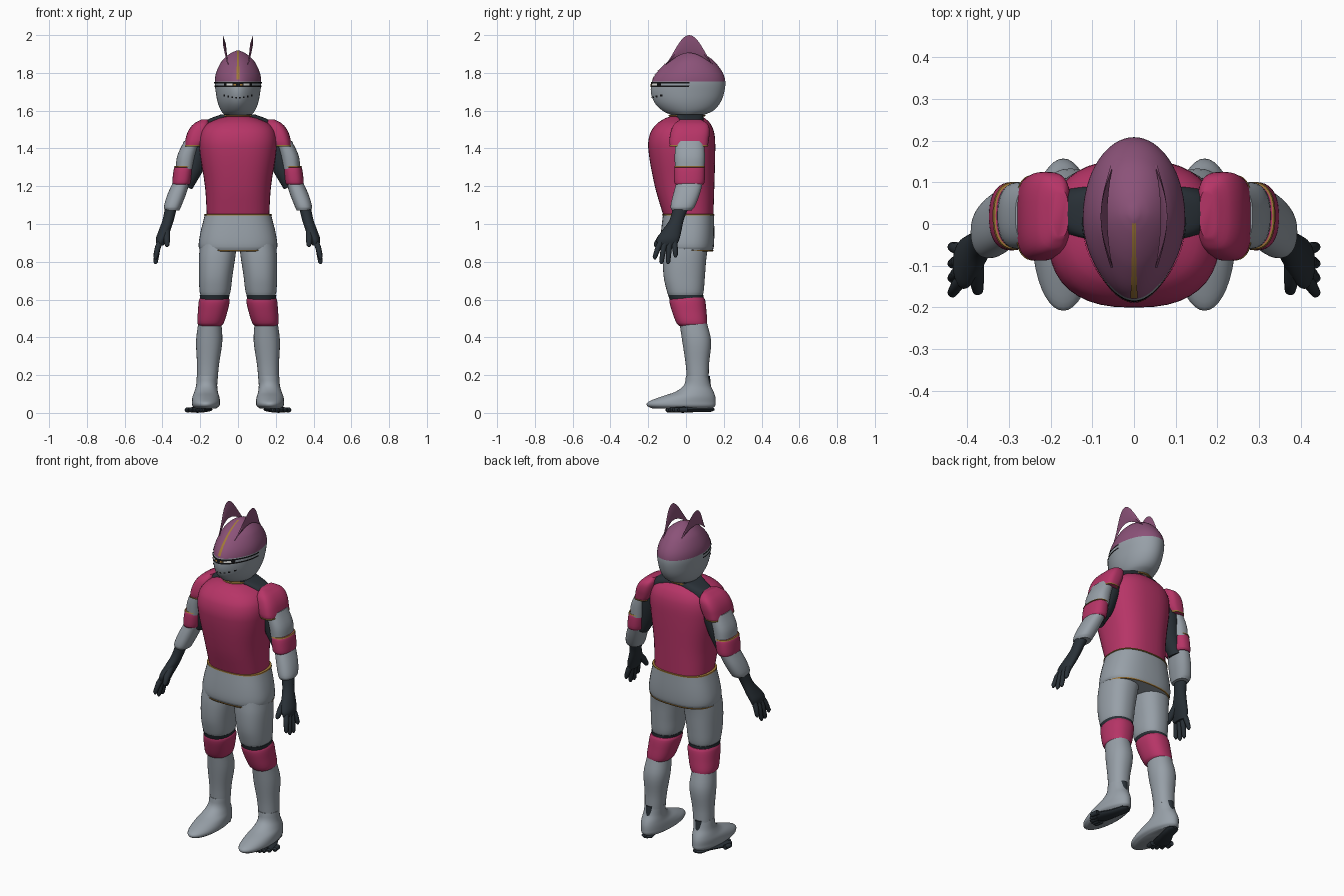
import bpy, bmesh
from math import sin, cos, asin, pi
from mathutils import Vector

cube = bpy.data.objects.get("Cube")
if cube:
    bpy.data.objects.remove(cube, do_unlink=True)


def material(name, r, g, b):
    m = bpy.data.materials.new(name)
    m.use_nodes = True
    m.diffuse_color = (r, g, b, 1)
    m.node_tree.nodes["Principled BSDF"].inputs["Base Color"].default_value = (r, g, b, 1)
    return m


STEEL = material("steel grey", .31, .35, .39)
CRIMSON = material("crimson armour", .47, .035, .135)
PURPLE = material("helmet purple", .26, .085, .19)
DARK = material("dark undersuit", .022, .03, .038)
GOLD = material("gold trim", .36, .19, .04)
BLACK = material("visor black", .006, .006, .007)
PALE = material("pale eye", .75, .75, .72)
parts = []


def finish(name, bm, mats):
    bmesh.ops.recalc_face_normals(bm, faces=bm.faces[:])
    mesh = bpy.data.meshes.new(name)
    bm.to_mesh(mesh)
    bm.free()
    for m in mats:
        mesh.materials.append(m)
    ob = bpy.data.objects.new(name, mesh)
    bpy.context.collection.objects.link(ob)
    parts.append(ob)
    return ob


def skin(name, sections, mat, side=1, closed=True):
    """Bridge a row of cross-sections, capping the ends when closed."""
    bm = bmesh.new()
    rows = [[bm.verts.new((p[0] * side, p[1], p[2])) for p in s] for s in sections]
    n = len(rows[0])
    for a, b in zip(rows, rows[1:]):
        for i in range(n if closed else n - 1):
            j = (i + 1) % n
            bm.faces.new((a[i], a[j], b[j], b[i]))
    if closed:
        bm.faces.new(rows[0])
        bm.faces.new(rows[-1])
    return finish(name, bm, [mat])


def ring_at(rings, z):
    """Smoothly interpolate (z, x0, x1, y0, y1) bounds at a height."""
    k = 0
    while k < len(rings) - 2 and z > rings[k + 1][0]:
        k += 1
    a, b = rings[k], rings[k + 1]

    def slope(i, c):
        lo, hi = rings[max(i - 1, 0)], rings[min(i + 1, len(rings) - 1)]
        return (hi[c] - lo[c]) / (hi[0] - lo[0])
    h = b[0] - a[0]
    t = (z - a[0]) / h
    s = t * t * (3 - 2 * t)
    return [a[c] + (b[c] - a[c]) * s + h * t * (1 - t) *
            ((1 - t) * slope(k, c) - t * slope(k + 1, c)) for c in range(1, 5)]


def surface(rings, z, t, power=2, nose=0, out=0):
    """Point on the body of the loft; angle zero faces front."""
    x0, x1, y0, y1 = ring_at(rings, z)
    s, c = sin(t), cos(t)
    px = abs(s) ** (2 / power) * (1 if s > 0 else -1)
    py = abs(c) ** (2 / power) * (1 if c > 0 else -1)
    px *= 1 - nose * max(c, 0) ** 2
    return ((x0 + x1) / 2 + px * ((x1 - x0) / 2 + out),
            (y0 + y1) / 2 - py * ((y1 - y0) / 2 + out), z)


def loft(name, rings, mat, side=1, power=2, nose=0, seg=40):
    zs = [a[0] + (b[0] - a[0]) * i / 4 for a, b in zip(rings, rings[1:]) for i in range(4)]
    zs.append(rings[-1][0])
    return skin(name, [[surface(rings, z, 2 * pi * i / seg, power, nose)
                        for i in range(seg)] for z in zs], mat, side)


def trim(name, rings, z, side=1, power=2, out=.004):
    levels = [(z - .004, 0), (z - .003, out), (z + .003, out), (z + .004, 0)]
    skin(name, [[surface(rings, h, 2 * pi * i / 40, power, 0, o)
                 for i in range(40)] for h, o in levels], GOLD, side)


def tube(name, path, radii, mat, side=1, flat=1, seg=12):
    pts = [Vector(p) for p in path]
    sections = []
    for i, p in enumerate(pts):
        d = (pts[min(i + 1, len(pts) - 1)] - pts[max(i - 1, 0)]).normalized()
        u = d.cross(Vector((1, 0, 0)) if abs(d.x) < .7 else Vector((0, 1, 0))).normalized()
        v = d.cross(u)
        ring = []
        for k in range(seg):
            o = (u * cos(2 * pi * k / seg) + v * sin(2 * pi * k / seg)) * radii[i]
            ring.append(p + Vector((o.x, o.y, o.z * flat)))
        sections.append(ring)
    return skin(name, sections, mat, side)


def centred(*rows):
    return [(z, -x, x, y0, y1) for z, x, y0, y1 in rows]


# Torso, skirt and undersuit
chest = centred((1.045, .165, -.12, .145), (1.2, .175, -.165, .15), (1.4, .205, -.2, .155),
                (1.48, .2, -.19, .15), (1.53, .165, -.155, .13), (1.56, .1, -.11, .1),
                (1.57, .06, -.08, .08))
loft("chest_armour", chest, CRIMSON, power=2.5)
skirt = centred((.855, .195, -.125, .14), (.88, .208, -.135, .147), (.95, .2, -.133, .15),
                (1.05, .175, -.122, .148))
loft("hip_skirt", skirt, STEEL, power=2.5)
trim("waist_trim", skirt, 1.048, power=2.5)
trim("skirt_hem_trim", skirt, .859, power=2.5)
loft("shoulder_undersuit", centred((1.4, .19, -.06, .1), (1.5, .2, -.05, .1),
                                   (1.55, .165, -.045, .095), (1.58, .09, -.06, .09)), DARK, power=3)
loft("neck", centred((1.53, .07, -.06, .09), (1.63, .065, -.05, .1)), STEEL)
collar = centred((1.56, .085, -.09, .1), (1.59, .08, -.085, .1))
trim("collar_trim", collar, 1.574)

# Helmet, coloured by height
shell = centred((1.575, .068, -.075, .09), (1.6, .09, -.125, .145), (1.645, .108, -.168, .183),
                (1.7, .118, -.186, .203), (1.755, .123, -.18, .208), (1.8, .116, -.156, .195),
                (1.85, .094, -.108, .16), (1.88, .07, -.068, .127), (1.905, .038, -.022, .08),
                (1.918, .008, .012, .035))
NOSE = .22
helmet = loft("helmet", shell, STEEL, nose=NOSE, seg=64)
helmet.data.materials.append(PURPLE)
for f in helmet.data.polygons:
    f.material_index = int(f.center.z > 1.755)


def patch(name, z0, z1, span, mat, out=.003, rows=3, cols=16):
    """Thin plate on the helmet; span gives its angle range at a height."""
    grid = []
    for i in range(rows):
        z = z0 + (z1 - z0) * i / (rows - 1)
        a, b = span(z)
        grid.append([surface(shell, z, a + (b - a) * j / (cols - 1), 2, NOSE, out)
                     for j in range(cols)])
    return skin(name, grid, mat, closed=False)


def crest_span(z):
    w = asin(min(.9, (.011 - .04 * (z - 1.765)) / ring_at(shell, z)[1]))
    return -w, w


patch("crest_stripe", 1.765, 1.915, crest_span, GOLD, rows=24, cols=5)
for label, z in (("upper", 1.744), ("lower", 1.724)):
    patch(label + "_visor_slit", z, z + .008, lambda h: (-1.6, 1.6), BLACK, cols=48)
patch("visor_recess", 1.732, 1.744, lambda h: (-.75, .75), BLACK, .002)
for i in range(8):
    t = -.77 + .22 * i
    z = 1.664 + .02 * t * t
    patch("breath_slot", z, z + .009, lambda h: (t - .05, t + .05), BLACK, cols=3)


def fin_section(s):
    y, rise = -.105 + .245 * s, sin(pi * s)
    x, low, high = .05 + .018 * rise, 1.845 + .06 * rise, 1.85 + .15 * rise ** 1.25
    mid = (low + high) / 2
    w = .002 + .006 * rise
    return [(x, y, low), (x + .004 + w, y, mid), (x + .012 * rise, y, high), (x + .004 - w, y, mid)]


# Limbs, mirrored
for side, tag in ((1, "left_"), (-1, "right_")):
    skin(tag + "helmet_fin", [fin_section(i / 24) for i in range(25)], PURPLE, side)
    patch(tag + "eye", 1.733, 1.743, lambda h: (side * .3, side * .6), PALE, .004)
    patch(tag + "eye_glow", 1.734, 1.742, lambda h: (side * .1, side * .24), GOLD, .004)

    # Arm
    pad = [(1.41, .19, .283, -.085, .115), (1.44, .17, .28, -.088, .12), (1.49, .155, .265, -.08, .125),
           (1.53, .152, .235, -.062, .115), (1.553, .158, .195, -.03, .08)]
    loft(tag + "shoulder_pad", pad, CRIMSON, side, 3)
    trim(tag + "shoulder_trim", pad, 1.414, side, 3, .002)
    tube(tag + "arm_undersuit", [(.17, .03, 1.5), (.21, .03, 1.4), (.235, .02, 1.3), (.28, .02, 1.2)],
         [.06, .062, .054, .04], DARK, side, seg=20)
    loft(tag + "upper_arm", [(1.29, .235, .33, -.058, .098), (1.36, .222, .322, -.06, .1),
                             (1.44, .2, .285, -.055, .095)], STEEL, side, 2.4)
    cuff = [(1.208, .255, .345, -.055, .09), (1.22, .248, .348, -.062, .098),
            (1.29, .238, .34, -.062, .1), (1.308, .24, .332, -.055, .095)]
    loft(tag + "elbow_guard", cuff, CRIMSON, side, 2.4)
    trim(tag + "elbow_trim", cuff, 1.304, side, 2.4)
    loft(tag + "forearm", [(1.072, .31, .385, -.075, .03), (1.09, .302, .392, -.082, .045),
                           (1.15, .278, .376, -.07, .07), (1.22, .255, .345, -.05, .09)], STEEL, side, 2.3)
    loft(tag + "glove", [(.885, .395, .43, -.15, -.05), (.92, .378, .435, -.155, -.035),
                         (.96, .36, .422, -.13, -.025), (1.02, .34, .4, -.088, -.012),
                         (1.09, .322, .385, -.068, .015)], DARK, side)
    for finger, y, tip_y, tip_z in (("index", -.13, -.165, .825), ("middle", -.107, -.13, .8),
                                    ("ring", -.084, -.095, .8), ("little", -.062, -.055, .835)):
        tube(tag + finger + "_finger", [(.41, y, .91), (.425, (y + tip_y) / 2, .875),
             (.436, tip_y, tip_z), (.437, tip_y, tip_z - .012)], [.016, .015, .012, .005], DARK, side)
    tube(tag + "thumb", [(.38, -.09, .97), (.378, -.135, .925), (.375, -.16, .89), (.375, -.165, .88)],
         [.02, .018, .013, .005], DARK, side)

    # Leg
    loft(tag + "thigh", [(.615, .05, .195, -.09, .085), (.64, .04, .203, -.1, .093),
                         (.72, .03, .207, -.118, .1), (.82, .015, .207, -.122, .108),
                         (.9, .005, .2, -.115, .12)], STEEL, side, 2.3)
    loft(tag + "knee_undersuit", [(.58, .055, .198, -.08, .09), (.625, .044, .203, -.095, .092)],
         DARK, side, 2.3)
    loft(tag + "knee_guard", [(.46, .09, .205, -.035, .105), (.475, .076, .215, -.05, .112),
                              (.54, .055, .212, -.075, .108), (.595, .044, .207, -.088, .102),
                              (.61, .05, .2, -.08, .095)], CRIMSON, side, 2.3)
    loft(tag + "shin", [(.18, .108, .216, .005, .12), (.26, .1, .217, -.002, .122),
                        (.38, .083, .222, -.02, .133), (.48, .088, .21, -.035, .11)], STEEL, side, 2.2)
    loft(tag + "boot", [(.024, .115, .228, -.18, .14), (.038, .098, .242, -.206, .155),
                        (.058, .095, .244, -.2, .157), (.085, .099, .241, -.135, .155),
                        (.11, .106, .232, -.06, .147), (.145, .11, .222, -.012, .13),
                        (.195, .106, .218, .0, .12)], STEEL, side)
    loft(tag + "ankle_undersuit", [(.14, .14, .19, .06, .132), (.195, .135, .192, .06, .127)], DARK, side)
    tube(tag + "sole", [(.165, .15, .018), (.168, .13, .018), (.185, .06, .018), (.215, -.02, .018),
         (.235, -.06, .018)], [.015, .034, .036, .048, .03], DARK, side, .37)
    for i in range(5):
        x, y = .19 + .02 * i, -.108 + .004 * i * i
        tube(tag + "toe", [(x - .008, y + .05, .016), (x, y + .008, .016), (x + .002, y, .016)],
             [.014, .013, .005], DARK, side)

# Smooth shading with sharp rims
bpy.ops.object.select_all(action="DESELECT")
for ob in parts:
    ob.select_set(True)
bpy.context.view_layer.objects.active = parts[0]
bpy.ops.object.shade_smooth_by_angle(angle=.7)
